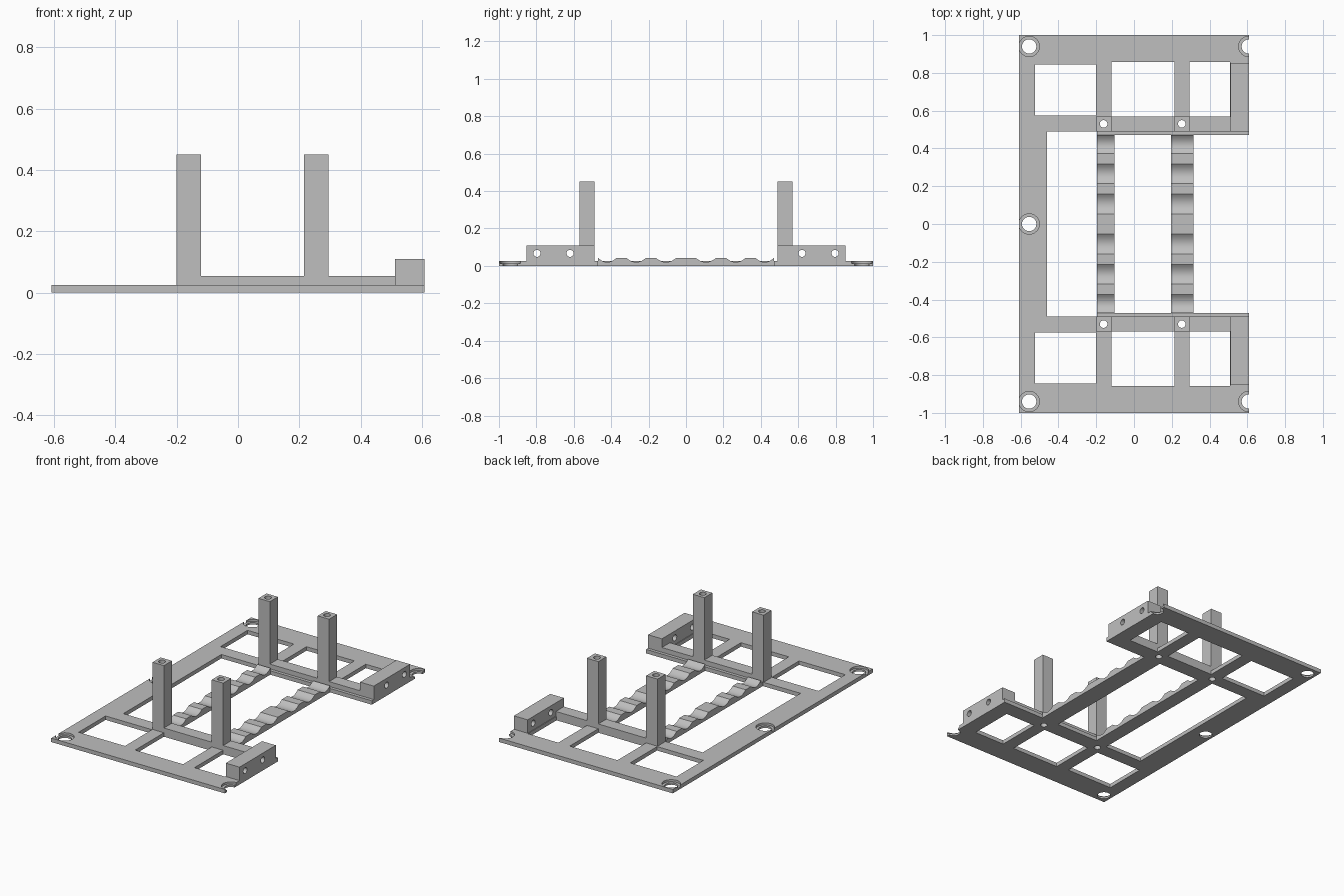
import bpy, bmesh, math
from mathutils import Matrix, Vector

if "Cube" in bpy.data.objects:
    bpy.data.objects.remove(bpy.data.objects["Cube"], do_unlink=True)

grey = bpy.data.materials.new("plain_grey")
grey.use_nodes = True
grey.diffuse_color = (0.52, 0.52, 0.52, 1)
grey.node_tree.nodes["Principled BSDF"].inputs["Base Color"].default_value = (0.52, 0.52, 0.52, 1)

EDGE = 0.608      # half width of the base
THICK = 0.025     # base thickness
RAIL_TOP = 0.055


def add_object(name, bm):
    bmesh.ops.recalc_face_normals(bm, faces=bm.faces)
    mesh = bpy.data.meshes.new(name)
    bm.to_mesh(mesh)
    bm.free()
    mesh.materials.append(grey)
    obj = bpy.data.objects.new(name, mesh)
    bpy.context.collection.objects.link(obj)
    return obj


def box(name, xs, ys, zs):
    bm = bmesh.new()
    bmesh.ops.create_cube(bm, size=1)
    spans = [sorted(s) for s in (xs, ys, zs)]
    for v in bm.verts:
        v.co = Vector([lo + (c + 0.5) * (hi - lo) for c, (lo, hi) in zip(v.co, spans)])
    return add_object(name, bm)


def cylinder(name, radius, depth, centre, along_x=False):
    bm = bmesh.new()
    turn = Matrix.Rotation(math.pi / 2, 4, "Y") if along_x else Matrix()
    bmesh.ops.create_cone(bm, cap_ends=True, segments=32, radius1=radius, radius2=radius,
                          depth=depth, matrix=Matrix.Translation(centre) @ turn)
    return add_object(name, bm)


def cut(target, cutters):
    # Subtract each cutter, bake the result, then drop the cutters
    for c in cutters:
        c.hide_render = True
        mod = target.modifiers.new("cut", "BOOLEAN")
        mod.operation = "DIFFERENCE"
        mod.solver = "EXACT"
        mod.object = c
    bpy.context.view_layer.update()
    graph = bpy.context.evaluated_depsgraph_get()
    baked = bpy.data.meshes.new_from_object(target.evaluated_get(graph))
    target.modifiers.clear()
    target.data = baked
    for c in cutters:
        bpy.data.objects.remove(c, do_unlink=True)


post_spans = [(-0.2, -0.12), (0.215, 0.295)]
post_holes = [-0.161, 0.253]

# Base frame with its windows and countersunk screw holes
base = box("base_frame", (-EDGE, EDGE), (-1, 1), (0, THICK))
through = (-0.1, 0.2)
cutters = [box("cutter", (-0.46, 1), (-0.49, 0.49), through)]
screws = [(-0.555, 0)]
for s in (-1, 1):
    cutters += [box("cutter", (-0.525, -0.2), (s * 0.575, s * 0.845), through),
                box("cutter", (-0.12, 0.215), (s * 0.57, s * 0.857), through),
                box("cutter", (0.295, 0.508), (s * 0.57, s * 0.857), through)]
    screws += [(-0.555, s * 0.94), (0.608, s * 0.94)]
    cutters += [cylinder("cutter", 0.02, 0.5, (x, s * 0.53, 0)) for x in post_holes]
for x, y in screws:
    cutters.append(cylinder("cutter", 0.038, 0.5, (x, y, 0)))
    cutters.append(cylinder("cutter", 0.054, 0.1, (x, y, 0.062)))
cut(base, cutters)

for s, side in ((-1, "front"), (1, "back")):
    # Raised rail under the posts
    rail = box(side + "_rail", (-0.2, 0.512), (s * 0.49, s * 0.57), (THICK, RAIL_TOP))
    cut(rail, [cylinder("cutter", 0.02, 0.5, (x, s * 0.53, 0)) for x in post_holes])

    # Low ledge along the inner edge
    box(side + "_ledge", (-0.195, EDGE), (s * 0.47, s * 0.49), (0, THICK))

    # Hollow posts
    for span, x, end in zip(post_spans, post_holes, ("left", "right")):
        post = box(f"{side}_{end}_post", span, (s * 0.49, s * 0.57), (RAIL_TOP, 0.45))
        cut(post, [cylinder("cutter", 0.02, 1.2, (x, s * 0.53, 0.25))])

    # Mounting block with two cross holes
    block = box(side + "_mounting_block", (0.512, EDGE), (s * 0.49, s * 0.853), (THICK, 0.11))
    cut(block, [cylinder("cutter", 0.019, 0.5, (0.56, s * y, 0.067), True) for y in (0.62, 0.797)])


def cradle(name, x0, x1):
    # Strip whose top is a row of flats with round troughs between them
    low, high, steps = 0.02, 0.042, 10
    troughs = [(-0.47, -0.372), (-0.318, -0.215), (-0.16, -0.053),
               (0.053, 0.16), (0.215, 0.318), (0.372, 0.47)]
    profile = [(-0.47, 0)]
    for a, b in troughs:
        for i in range(steps + 1):
            t = i / steps
            profile.append((a + (b - a) * t, low + (high - low) * (2 * t - 1) ** 2))
    profile.append((0.47, 0))
    bm = bmesh.new()
    face = bm.faces.new([bm.verts.new((x0, y, z)) for y, z in profile])
    out = bmesh.ops.extrude_face_region(bm, geom=[face])["geom"]
    bmesh.ops.translate(bm, vec=(x1 - x0, 0, 0),
                        verts=[g for g in out if isinstance(g, bmesh.types.BMVert)])
    return add_object(name, bm)


# Scalloped cradle strips bridging the opening
cradle("left_cradle_strip", -0.195, -0.103)
cradle("right_cradle_strip", 0.195, 0.315)

# Smooth round surfaces while keeping edges crisp
bpy.ops.object.select_all(action="DESELECT")
for obj in bpy.context.collection.objects:
    if obj.type == "MESH" and grey.name in obj.data.materials:
        obj.select_set(True)
        bpy.context.view_layer.objects.active = obj
bpy.ops.object.shade_smooth_by_angle(angle=math.radians(30))
